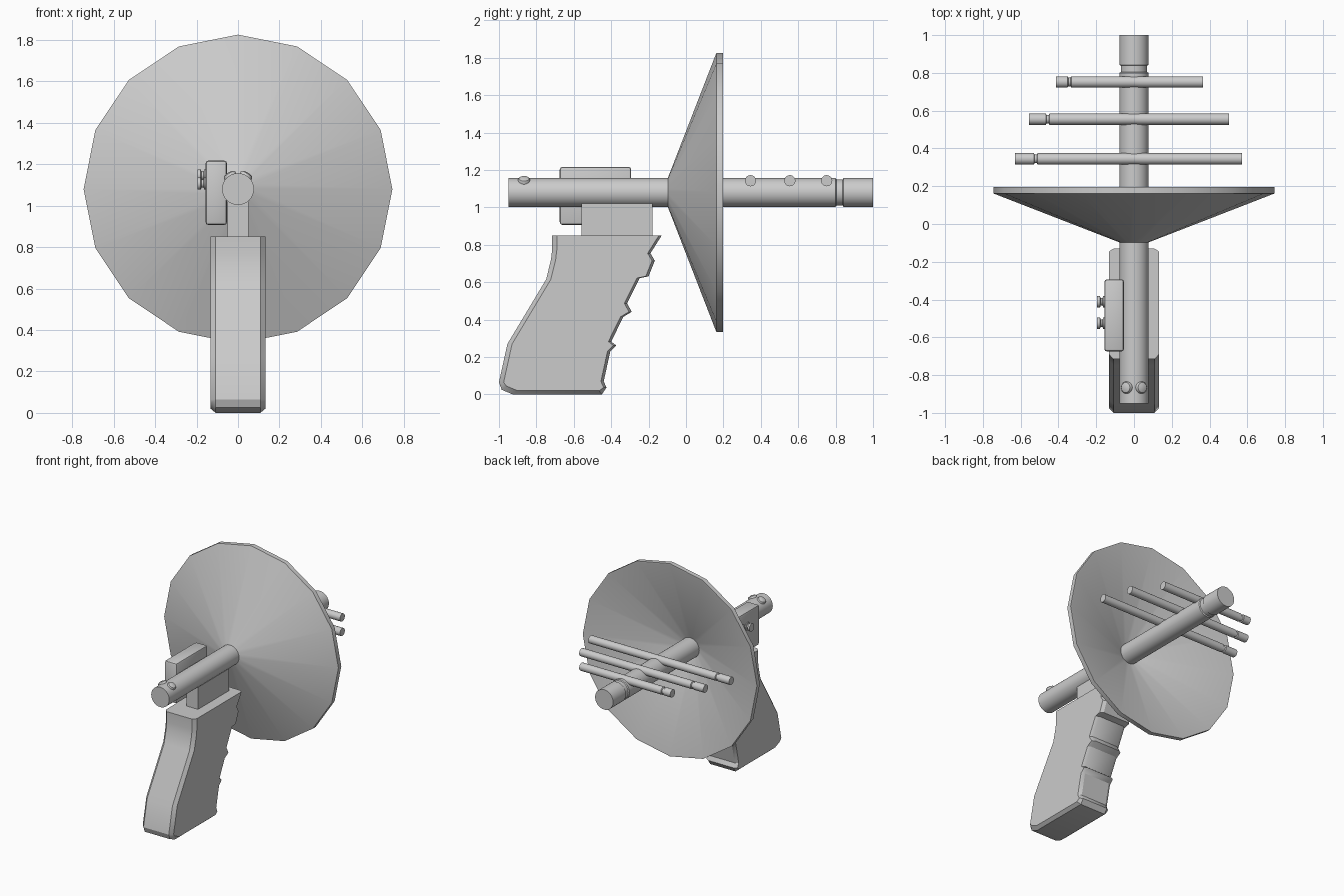
import bpy, bmesh, math
from mathutils import Vector

if "Cube" in bpy.data.objects:
    bpy.data.objects.remove(bpy.data.objects["Cube"])


def finish(name, bm, angle=35):
    bmesh.ops.recalc_face_normals(bm, faces=bm.faces)
    me = bpy.data.meshes.new(name)
    bm.to_mesh(me)
    bm.free()
    for p in me.polygons:
        p.use_smooth = True
    me.set_sharp_from_angle(angle=math.radians(angle))
    ob = bpy.data.objects.new(name, me)
    bpy.context.collection.objects.link(ob)
    return ob


def lathe(name, profile, origin, axis, segs=24, closed=False, angle=35):
    """Spin (radius, distance) points around an axis through origin."""
    bm = bmesh.new()
    rot = Vector(axis).to_track_quat('Z', 'Y')
    rings = []
    for r, d in profile:
        ring = []
        for i in range(segs):
            a = 2 * math.pi * i / segs
            p = Vector((r * math.cos(a), r * math.sin(a), d))
            ring.append(bm.verts.new(Vector(origin) + rot @ p))
        rings.append(ring)
    pairs = list(zip(rings, rings[1:]))
    if closed:
        pairs.append((rings[-1], rings[0]))
    else:
        bm.faces.new(rings[0])
        bm.faces.new(rings[-1])
    for a, b in pairs:
        for i in range(segs):
            j = (i + 1) % segs
            bm.faces.new((a[i], a[j], b[j], b[i]))
    return finish(name, bm, angle)


def box(name, lo, hi, bevel=0):
    bm = bmesh.new()
    bmesh.ops.create_cube(bm, size=1)
    for v in bm.verts:
        v.co = [lo[k] + (v.co[k] + 0.5) * (hi[k] - lo[k]) for k in range(3)]
    if bevel:
        bmesh.ops.bevel(bm, geom=bm.edges[:], offset=bevel, segments=2,
                        profile=0.5, affect='EDGES')
    return finish(name, bm)


AXIS_Z = 1.08

# Barrel with a groove behind the muzzle tip
lathe("barrel", [(0.077, -0.95), (0.077, 0.80), (0.07, 0.805), (0.07, 0.838),
                 (0.077, 0.843), (0.077, 1.0)], (0, 0, AXIS_Z), (0, 1, 0), 32)

# Thin-walled conical dish, open toward the muzzle
lathe("dish", [(0.07, -0.10), (0.745, 0.162), (0.745, 0.197), (0.735, 0.197),
               (0.07, -0.055)], (0, 0, AXIS_Z), (0, 1, 0), 16, True, 40)

# Cross rods with a small groove near the left end
for i, (y, x0, x1, g) in enumerate([(0.345, -0.63, 0.573, -0.52),
                                    (0.555, -0.556, 0.504, -0.457),
                                    (0.752, -0.412, 0.366, -0.342)]):
    r, s = 0.03, 0.023
    lathe(f"cross_rod_{i + 1}",
          [(r, x0), (r, g - 0.01), (s, g - 0.006), (s, g + 0.006),
           (r, g + 0.01), (r, x1)], (0, y, 1.143), (1, 0, 0), 20)

# Rear sight studs set radially in the barrel
for side in (-1, 1):
    a = math.radians(31) * side
    lathe("rear_stud_" + ("left" if side < 0 else "right"),
          [(0.032, 0.05), (0.032, 0.079), (0.027, 0.087), (0.012, 0.092)],
          (0, -0.866, AXIS_Z), (math.sin(a), 0, math.cos(a)), 20)

# Mount block between grip and barrel
box("mount_block", (-0.05, -0.56, 0.84), (0.05, -0.18, 1.02))

# Control box on the left side with two knobs
box("control_box", (-0.157, -0.675, 0.907), (-0.053, -0.293, 1.217), 0.014)
for i, (y, z) in enumerate([(-0.525, 1.107), (-0.412, 1.145)]):
    lathe(f"knob_{i + 1}", [(0.03, 0.15), (0.03, 0.163), (0.02, 0.166),
                            (0.02, 0.176), (0.03, 0.18), (0.03, 0.195)],
          (0, y, z), (-1, 0, 0), 20)

# Pistol grip: finger-grooved front and swept back, chamfered toward the sides
front = [(-0.13, 0.85), (-0.19, 0.755), (-0.167, 0.715), (-0.2, 0.632),
         (-0.248, 0.622), (-0.315, 0.487), (-0.29, 0.442), (-0.335, 0.415),
         (-0.40, 0.283), (-0.373, 0.262), (-0.405, 0.23), (-0.44, 0.07),
         (-0.425, 0.037), (-0.45, 0.0)]
back = [(-0.925, 0.0), (-0.985, 0.025), (-1.0, 0.065), (-0.955, 0.27),
        (-0.748, 0.615), (-0.722, 0.72), (-0.716, 0.77), (-0.716, 0.85)]


def inset(p, dy):
    return (p[0] + dy, p[1] + (0.02 if p[1] < 0.03 else 0))


outer = front + back
inner = [inset(p, -0.015) for p in front] + [inset(p, 0.025) for p in back]
bm = bmesh.new()
loops = [[bm.verts.new((x, y, z)) for y, z in pts]
         for x, pts in ((-0.132, inner), (-0.108, outer),
                        (0.108, outer), (0.132, inner))]
n = len(outer)
for a, b in zip(loops, loops[1:]):
    for i in range(n):
        j = (i + 1) % n
        bm.faces.new((a[i], a[j], b[j], b[i]))
bm.faces.new(loops[0])
bm.faces.new(loops[-1])
finish("grip", bm, 30)
